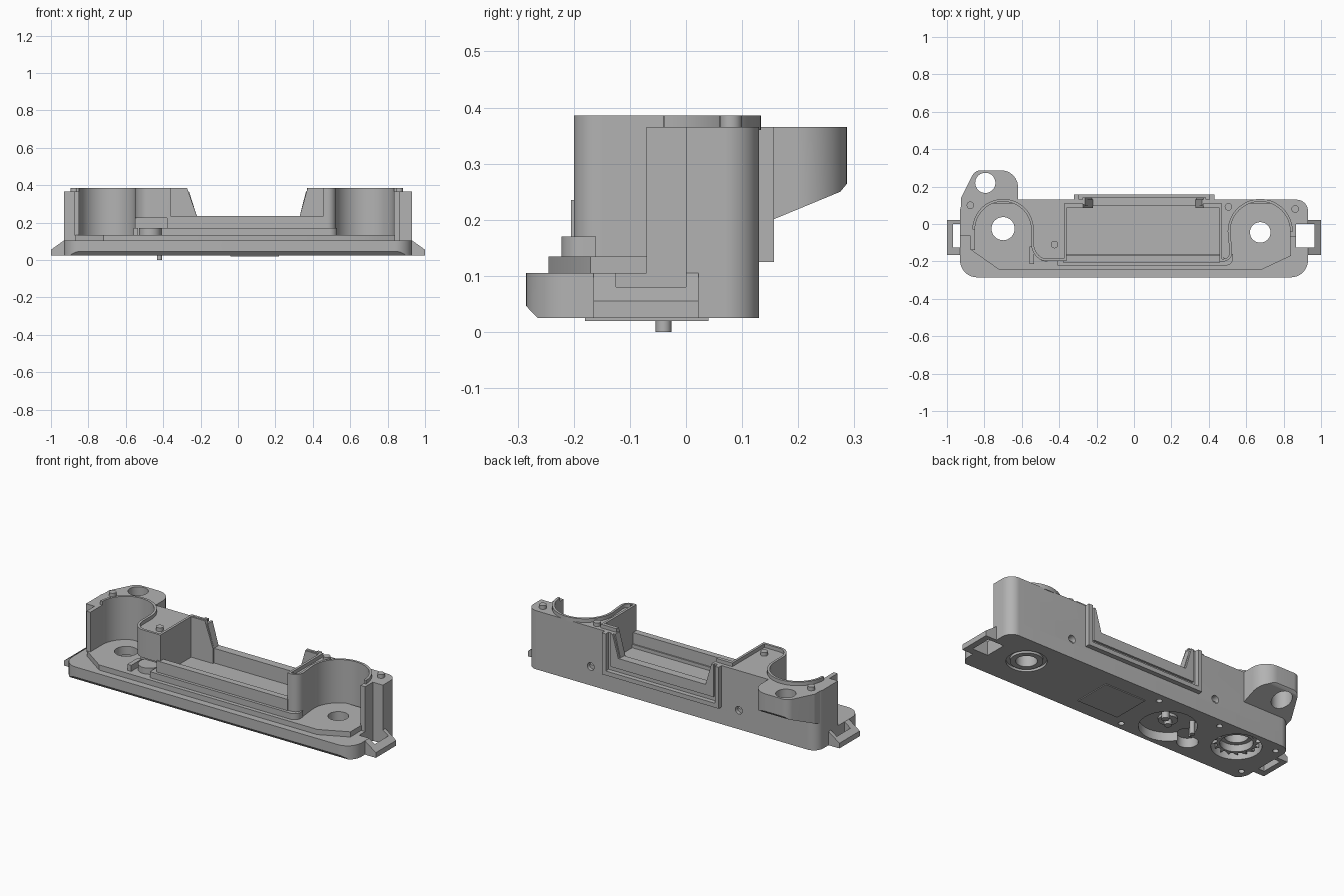
import bpy, bmesh, math
from mathutils import Vector

if "Cube" in bpy.data.objects:
    bpy.data.objects.remove(bpy.data.objects["Cube"])

grey = bpy.data.materials.new("mid_grey")
grey.diffuse_color = (0.45, 0.45, 0.45, 1)
grey.use_nodes = True
grey.node_tree.nodes["Principled BSDF"].inputs["Base Color"].default_value = grey.diffuse_color


def prism(name, pts, h0, h1, axis="Z"):
    """Extrude a 2D outline along an axis."""
    place = {"Z": lambda a, b, h: (a, b, h), "Y": lambda a, b, h: (a, h, b),
             "X": lambda a, b, h: (h, a, b)}[axis]
    bm = bmesh.new()
    lo = [bm.verts.new(place(a, b, h0)) for a, b in pts]
    hi = [bm.verts.new(place(a, b, h1)) for a, b in pts]
    bm.faces.new(lo)
    bm.faces.new(hi)
    n = len(pts)
    for i in range(n):
        j = (i + 1) % n
        bm.faces.new((lo[i], lo[j], hi[j], hi[i]))
    bmesh.ops.recalc_face_normals(bm, faces=bm.faces)
    me = bpy.data.meshes.new(name)
    bm.to_mesh(me)
    bm.free()
    me.materials.append(grey)
    ob = bpy.data.objects.new(name, me)
    bpy.context.collection.objects.link(ob)
    return ob


def arc(cx, cy, rx, a0, a1, n=24, ry=None):
    ry = ry or rx
    ts = [math.radians(a0 + (a1 - a0) * i / n) for i in range(n + 1)]
    return [(cx + rx * math.cos(t), cy + ry * math.sin(t)) for t in ts]


def disc(name, x, y, r, h0, h1, axis="Z", n=32):
    return prism(name, arc(x, y, r, 0, 360, n)[:-1], h0, h1, axis)


def box(name, x0, x1, y0, y1, z0, z1):
    return prism(name, [(x0, y0), (x1, y0), (x1, y1), (x0, y1)], z0, z1)


def rounded(corners, n=8):
    """Outline with a fillet radius at each corner (x, y, r)."""
    out = []
    for i, (x, y, r) in enumerate(corners):
        p = Vector((x, y))
        if r == 0:
            out.append((x, y))
            continue
        a = (Vector(corners[i - 1][:2]) - p).normalized()
        b = (Vector(corners[(i + 1) % len(corners)][:2]) - p).normalized()
        d = r / math.tan(a.angle(b) / 2)
        s, e = p + a * d, p + b * d
        c = p + (a + b).normalized() * (r / math.sin(a.angle(b) / 2))
        u, v = s - c, e - c
        for k in range(n + 1):
            w = u.lerp(v, k / n).normalized() * r
            out.append(tuple(c + w))
    return out


def strip(path, w):
    """Outline of a band lying to the left of an open path."""
    P = [Vector(p) for p in path]
    off = []
    for i, p in enumerate(P):
        d = [(P[k + 1] - P[k]).normalized() for k in (i - 1, i) if 0 <= k < len(P) - 1]
        ns = [Vector((-v.y, v.x)) for v in d]
        m = sum(ns, Vector((0, 0))).normalized()
        off.append(tuple(p + m * (w / max(m.dot(ns[0]), 0.5))))
    return list(path) + off[::-1]


def cut(ob, *cutters):
    bpy.context.view_layer.objects.active = ob
    for c in cutters:
        m = ob.modifiers.new("cut", "BOOLEAN")
        m.operation, m.solver, m.object = "DIFFERENCE", "EXACT", c
        bpy.ops.object.modifier_apply(modifier=m.name)


helpers = []


def helper(ob):
    ob.hide_render = True
    helpers.append(ob)
    return ob


# Cutters shared by several parts
spool_hole = helper(disc("cut_left_hole", -0.70, -0.025, 0.062, -0.1, 0.3))
wind_hole = helper(disc("cut_right_hole", 0.675, -0.045, 0.055, -0.1, 0.3))
strap_r = helper(box("cut_strap_right", 0.865, 0.965, -0.125, 0.0, -0.1, 0.5))
strap_l = helper(box("cut_strap_left", -0.968, -0.929, -0.125, 0.0, -0.1, 0.5))
screws = [helper(disc("cut_screw", x, 0.135, 0.022, 0.09, 0.2, "Y")) for x in (0.52, -0.43)]

# Base plate with front chamfer and pockets underneath
base = prism("base_plate", rounded([(-0.93, -0.285, 0.09), (0.93, -0.285, 0.09),
                                    (0.93, 0.13, 0.06), (-0.93, 0.13, 0.06)]), 0.025, 0.105)
chamfer = helper(prism("cut_chamfer", [(-0.3, 0.01), (-0.25, 0.01), (-0.3, 0.062)], -0.9, 0.9, "X"))
pockets = [helper(disc("cut_pocket", x, y, r, -0.1, z)) for x, y, r, z in
           [(-0.7, -0.025, 0.13, 0.085), (-0.3, -0.09, 0.15, 0.075),
            (-0.48, -0.15, 0.055, 0.08), (0.675, -0.045, 0.105, 0.04)]]
cut(base, chamfer, *pockets, spool_hole, wind_hole, strap_r)
pin_holes = [helper(disc("cut_pin", x, y, 0.016, -0.1, 0.06, n=16)) for x, y in
             [(-0.88, -0.2), (-0.88, 0.07), (-0.5, 0.08), (-0.1, 0.08), (-0.1, -0.22)]]
cut(base, *pin_holes)

# Details under the base
cut(disc("winding_ring", 0.675, -0.045, 0.085, 0.025, 0.07), wind_hole)
ring = disc("ratchet_ring", -0.7, -0.025, 0.10, 0.045, 0.10)
cut(ring, helper(disc("cut_ring", -0.7, -0.025, 0.085, -0.1, 0.3)))
for i in range(16):
    t = 2 * math.pi * i / 16
    pts = [(-0.7 + r * math.cos(t + d), -0.025 + r * math.sin(t + d))
           for r, d in ((0.098, 0), (0.122, 0.02), (0.098, 0.3))]
    prism("ratchet_tooth", pts, 0.045, 0.09)
box("bottom_panel", -0.04, 0.22, -0.18, 0.04, 0.02, 0.03)
disc("locating_pin", -0.42, -0.04, 0.014, 0.0, 0.1, n=20)
for x, y in ((-0.3, -0.09), (-0.25, -0.05)):
    disc("gear_post", x, y, 0.02, 0.03, 0.1, n=20)
disc("gear_hub", -0.3, -0.09, 0.05, 0.06, 0.1)

# Strap lugs at both ends
for s, name, hole in ((1, "strap_lug_right", strap_r), (-1, "strap_lug_left", strap_l)):
    prof = [(0.89, 0.105), (0.93, 0.105), (1.0, 0.055), (1.0, 0.025), (0.89, 0.025)]
    cut(prism(name, [(s * x, z) for x, z in prof], -0.165, 0.022, "Y"), hole)

# Stepped front
floor = prism("floor_step", [(-0.87, -0.14), (-0.72, -0.245), (0.68, -0.245), (0.84, -0.17),
                             (0.84, 0.11), (-0.87, 0.11)], 0.1, 0.135)
cut(floor, spool_hole, wind_hole)
prism("middle_step", rounded([(-0.41, -0.222, 0), (0.53, -0.222, 0.04), (0.53, -0.16, 0),
                              (-0.41, -0.16, 0)]), 0.13, 0.17)
box("tub_front_wall", -0.38, 0.46, -0.205, -0.168, 0.165, 0.235)
box("tub_floor", -0.37, 0.465, -0.17, 0.1, 0.1, 0.15)
disc("sprocket_seat", -0.47, -0.14, 0.06, 0.13, 0.17)
box("guide_bar", -0.56, -0.535, -0.215, -0.12, 0.13, 0.17)

# Inner contour: left well, left block, tub, right wall, right well
left_path = (arc(-0.70, -0.03, 0.15, 180, 0) + arc(-0.47, -0.10, 0.08, 180, 270, 10, 0.098)
             + [(-0.36, -0.198), (-0.36, 0.095), (-0.272, 0.095)])
right_path = ([(0.37, 0.095), (0.457, 0.095), (0.457, -0.2), (0.48, -0.2)]
              + arc(0.48, -0.15, 0.045, -90, 0, 8, 0.05) + arc(0.675, -0.04, 0.16, 180, 0))
outer = rounded([(0.835, -0.07, 0), (0.93, -0.07, 0), (0.93, 0.13, 0.06),
                 (-0.93, 0.13, 0.06), (-0.93, -0.065, 0), (-0.85, -0.065, 0)])
body = prism("upper_body", left_path + right_path + outer, 0.1, 0.365)
opening = helper(prism("cut_rear_opening", [(-0.22, 0.235), (0.33, 0.235), (0.372, 0.4),
                                            (-0.272, 0.4)], 0.04, 0.2, "Y"))
undercut = helper(box("cut_under_block", -0.6, -0.38, -0.3, -0.11, 0.05, 0.225))
cut(body, opening, undercut, strap_r, *screws)
for x0, x1, name in ((-0.93, -0.905, "left_slot"), (-0.90, -0.87, "left_edge")):
    if name == "left_edge":
        box("left_edge_wall", -0.875, -0.85, -0.14, -0.06, 0.13, 0.365)

# Raised rim along the contour and locating pegs
prism("left_rim", strip(left_path, 0.014), 0.36, 0.386)
prism("right_rim", strip(right_path, 0.014), 0.36, 0.386)
for x, y in ((-0.875, 0.10), (-0.425, -0.11), (0.505, 0.092), (0.862, 0.08)):
    disc("locating_peg", x, y, 0.02, 0.36, 0.386, n=20)

# Sloping ribs at the tub ends
for a, b, c in ((-0.36, -0.22, -0.272), (0.457, 0.33, 0.372)):
    prism("tub_rib", [(a, 0.14), (b, 0.14), (b, 0.235), (c, 0.384), (a, 0.384)], 0.085, 0.105, "Y")

# Rear U-shaped frame
prism("rear_frame", [(-0.32, 0.125), (0.43, 0.125), (0.43, 0.365), (0.405, 0.365), (0.405, 0.15),
                     (-0.295, 0.15), (-0.295, 0.365), (-0.32, 0.365)], 0.12, 0.157, "Y")
prism("rear_inner_frame", [(-0.275, 0.175), (0.385, 0.175), (0.385, 0.365), (0.372, 0.365),
                           (0.335, 0.235), (-0.225, 0.235), (-0.262, 0.365), (-0.275, 0.365)],
      0.12, 0.142, "Y")

# Rear lobe with sloping underside and through hole
lobe = prism("rear_lobe", rounded([(-0.925, 0.07, 0), (-0.925, 0.14, 0.02), (-0.85, 0.287, 0.05),
                                   (-0.62, 0.287, 0.09), (-0.62, 0.12, 0), (-0.8, 0.125, 0)]),
             0.12, 0.365)
slope = helper(prism("cut_lobe_slope", [(0.0, 0.14), (0.13, 0.19), (0.275, 0.25), (0.3, 0.28),
                                        (0.3, 0.05), (0.0, 0.05)], -1.1, -0.5, "X"))
cut(lobe, slope, helper(disc("cut_lobe_hole", -0.795, 0.22, 0.054, 0.0, 0.5)))

# Remove cutters, shade curved walls smooth
for h in helpers:
    bpy.data.objects.remove(h)
bpy.ops.object.select_all(action="DESELECT")
for ob in bpy.context.scene.objects:
    ob.select_set(True)
    bpy.context.view_layer.objects.active = ob
bpy.ops.object.shade_smooth_by_angle(angle=math.radians(30))
